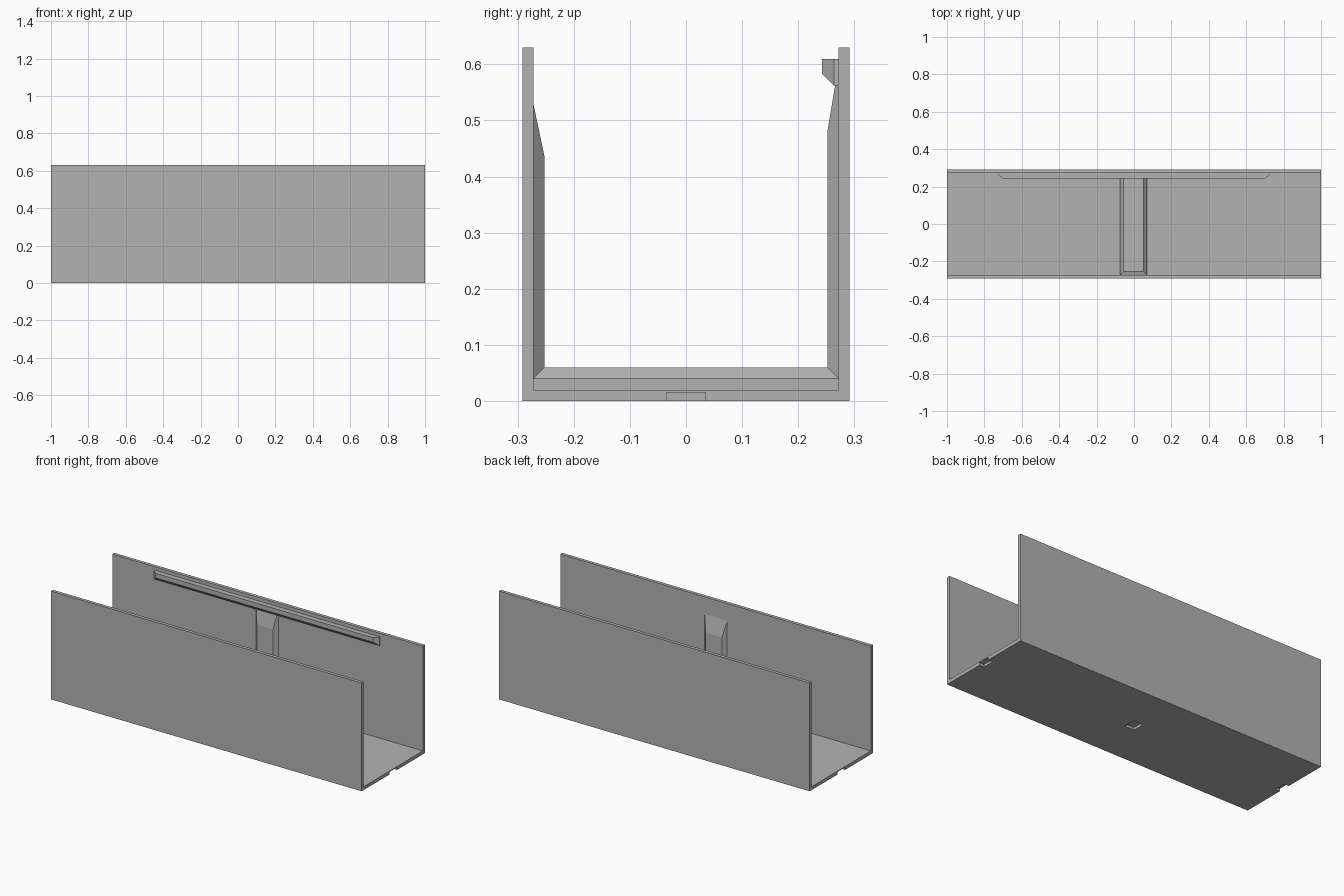
import bpy
import bmesh

default = bpy.data.objects.get("Cube")
if default:
    bpy.data.objects.remove(default, do_unlink=True)

grey = bpy.data.materials.new("plain grey")
grey.use_nodes = True
colour = (0.45, 0.45, 0.45, 1)
grey.diffuse_color = colour
grey.node_tree.nodes["Principled BSDF"].inputs["Base Color"].default_value = colour


def finish(name, bm):
    """Turn a bmesh into a grey object."""
    bmesh.ops.recalc_face_normals(bm, faces=bm.faces)
    mesh = bpy.data.meshes.new(name)
    bm.to_mesh(mesh)
    bm.free()
    mesh.materials.append(grey)
    obj = bpy.data.objects.new(name, mesh)
    bpy.context.collection.objects.link(obj)
    return obj


def loft(bm, left, right, cap=True):
    """Join two matching closed loops of points."""
    a = [bm.verts.new(p) for p in left]
    b = [bm.verts.new(p) for p in right]
    for i in range(len(a)):
        j = (i + 1) % len(a)
        bm.faces.new((a[i], a[j], b[j], b[i]))
    if cap:
        bm.faces.new(a)
        bm.faces.new(b)
    return a, b


def box(name, x, y, z):
    bm = bmesh.new()
    ring = [(y[0], z[0]), (y[1], z[0]), (y[1], z[1]), (y[0], z[1])]
    loft(bm, [(x[0], *p) for p in ring], [(x[1], *p) for p in ring])
    return finish(name, bm)


OUT, WALL, FLOOR, TOP = 0.291, 0.272, 0.02, 0.63

# Open channel with two tall walls
section = [(-OUT, 0), (OUT, 0), (OUT, TOP), (WALL, TOP),
           (WALL, FLOOR), (-WALL, FLOOR), (-WALL, TOP), (-OUT, TOP)]
bm = bmesh.new()
loft(bm, [(-1, *p) for p in section], [(1, *p) for p in section])
channel = finish("channel", bm)

# Shallow pockets under the floor: the middle and both ends
for x in (-1, 0, 1):
    cutter = box("pocket_cutter", (x - 0.03, x + 0.03), (-0.035, 0.035), (-0.02, 0.015))
    cutter.hide_render = True
    cut = channel.modifiers.new("pocket", "BOOLEAN")
    cut.operation = "DIFFERENCE"
    cut.solver = "EXACT"
    cut.object = cutter
    bpy.context.view_layer.objects.active = channel
    bpy.ops.object.modifier_apply(modifier=cut.name)
    bpy.data.objects.remove(cutter, do_unlink=True)

# Bevelled U rib: wide path against the walls, narrow path on the inside
wide = [(-WALL, 0.53), (-WALL, 0.04), (WALL, 0.04), (WALL, 0.60)]
narrow = [(-0.252, 0.435), (-0.252, 0.06), (0.252, 0.06), (0.252, 0.48)]
bm = bmesh.new()
rows = [[bm.verts.new((x, *p)) for p in path]
        for x, path in ((-0.075, wide), (-0.055, narrow), (0.05, narrow), (0.07, wide))]
rows.append(rows[0])
for a, b in zip(rows, rows[1:]):
    for i in range(3):
        bm.faces.new((a[i], a[i + 1], b[i + 1], b[i]))
for end in (0, 3):
    bm.faces.new([row[end] for row in rows[:4]])
finish("inner_rib", bm)
box("rib_base", (-0.075, 0.07), (-WALL, WALL), (FLOOR - 0.002, 0.04))

# Long rail on the back wall, with a sloped underside and chamfered ends
rail = [(WALL, 0.61), (0.264, 0.61), (0.242, 0.61),
        (0.242, 0.584), (0.264, 0.562), (WALL, 0.562)]
bm = bmesh.new()
ends = [[(side * (0.70 if y < 0.25 else 0.725), y, z) for y, z in rail]
        for side in (-1, 1)]
for ring in loft(bm, *ends, cap=False):
    bm.faces.new((ring[0], ring[1], ring[4], ring[5]))
    bm.faces.new(ring[1:5])
finish("wall_rail", bm)
